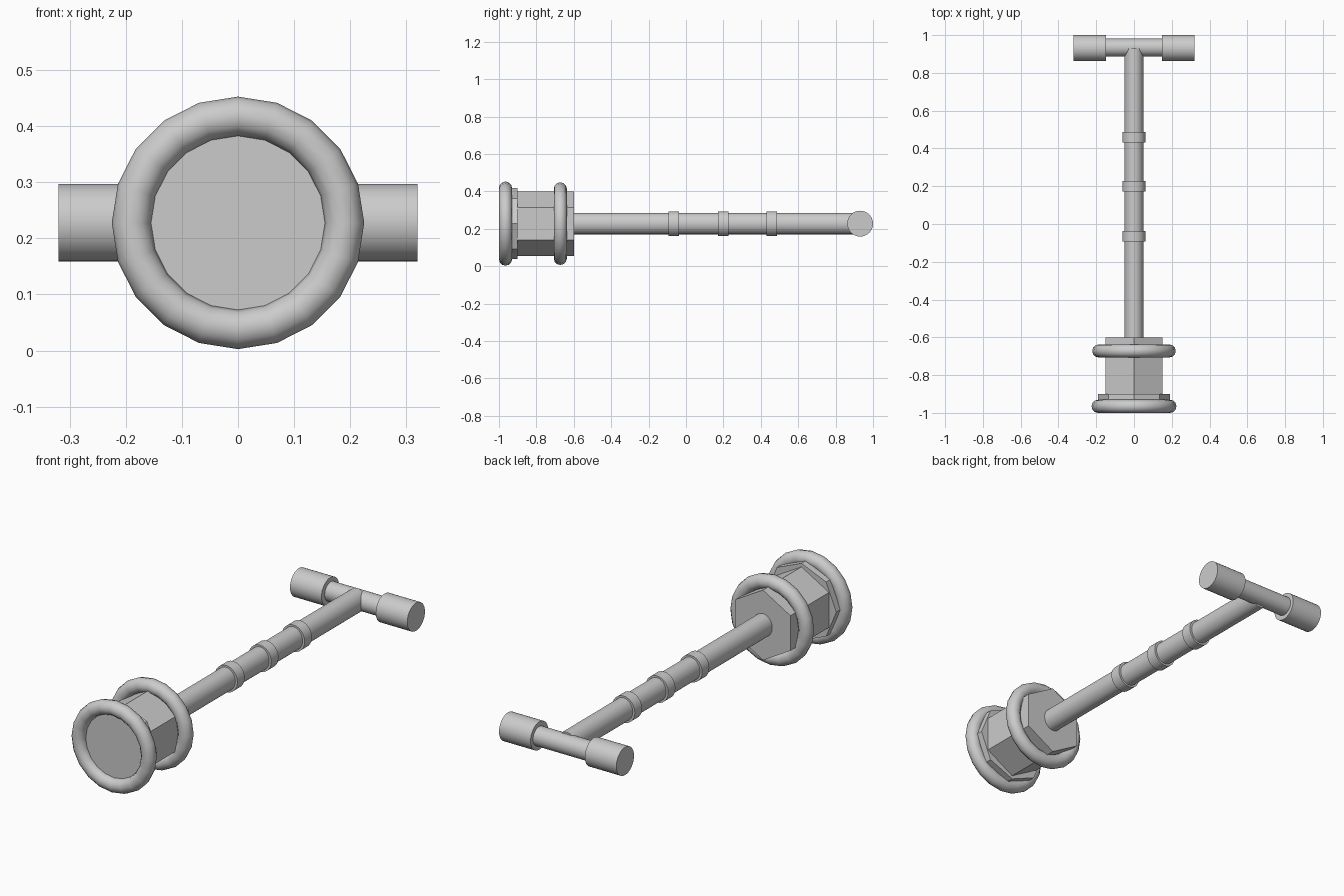
import bpy, math

if "Cube" in bpy.data.objects:
    bpy.data.objects.remove(bpy.data.objects["Cube"])

AXIS_Z = 0.2275
HALF = math.pi / 2


def smooth(obj, name, angle):
    obj.name = name
    if angle:
        bpy.ops.object.shade_smooth_by_angle(angle=math.radians(angle))
    return obj


def rod_y(name, radius, y0, y1, sides, angle=30, squash=1.0):
    # Prism along y with a corner pointing straight up
    bpy.ops.mesh.primitive_cylinder_add(vertices=sides, radius=radius, depth=y1 - y0,
                                        location=(0, (y0 + y1) / 2, AXIS_Z),
                                        rotation=(HALF, 0, 0))
    obj = bpy.context.object
    obj.scale.x = squash
    return smooth(obj, name, angle)


def rod_x(name, radius, x0, x1, y):
    bpy.ops.mesh.primitive_cylinder_add(vertices=32, radius=radius, depth=x1 - x0,
                                        location=((x0 + x1) / 2, y, AXIS_Z),
                                        rotation=(0, HALF, 0))
    return smooth(bpy.context.object, name, 30)


def hoop(name, major, minor, y):
    bpy.ops.mesh.primitive_torus_add(major_segments=20, minor_segments=12,
                                     major_radius=major, minor_radius=minor,
                                     location=(0, y, AXIS_Z),
                                     rotation=(HALF, HALF, 0))
    return smooth(bpy.context.object, name, 60)


# Plunger head: hexagonal body, front plate and two round hoops
rod_y("head_body", 0.173, -0.91, -0.60, 6, angle=0)
rod_y("front_plate", 0.19, -0.965, -0.90, 8, angle=0)
hoop("front_hoop", 0.19, 0.035, -0.965)
hoop("rear_hoop", 0.186, 0.035, -0.672)

# Shaft with three collars
rod_y("shaft", 0.057, -0.61, 0.93, 24, squash=0.89)
for i, y in enumerate((-0.065, 0.199, 0.459)):
    rod_y(f"collar_{i + 1}", 0.066, y - 0.028, y + 0.028, 24, squash=0.94)

# T handle with a thicker grip on each end
rod_x("handle_bar", 0.047, -0.16, 0.16, 0.934)
for side, s in (("left", -1), ("right", 1)):
    a, b = sorted((s * 0.148, s * 0.32))
    rod_x(f"{side}_grip", 0.069, a, b, 0.931)
